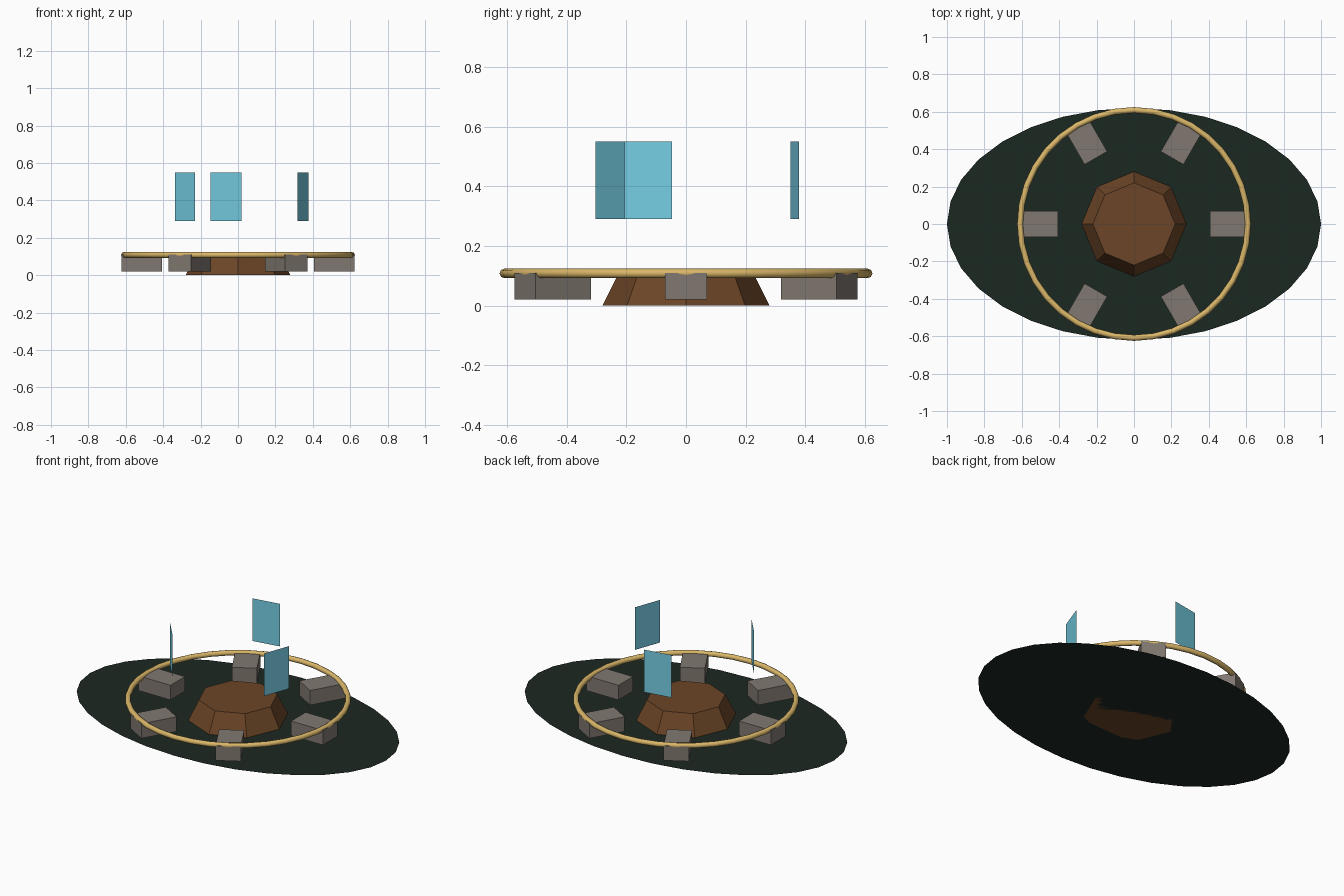
import bpy
from math import radians, cos, sin

if "Cube" in bpy.data.objects:
    bpy.data.objects.remove(bpy.data.objects["Cube"])


def colour(name, rgb):
    m = bpy.data.materials.new(name)
    m.diffuse_color = (*rgb, 1)
    m.use_nodes = True
    m.node_tree.nodes["Principled BSDF"].inputs["Base Color"].default_value = m.diffuse_color
    return m


def finish(name, mat, scale=None):
    ob = bpy.context.object
    ob.name = name
    if scale:
        ob.scale = scale
    ob.data.materials.append(mat)
    return ob


moss = colour("dark_green", (0.012, 0.021, 0.016))
wood = colour("brown", (0.15, 0.06, 0.02))
gold = colour("gold", (0.70, 0.47, 0.14))
stone = colour("stone", (0.22, 0.19, 0.165))
glass = colour("cyan", (0.18, 0.62, 0.78))

# Flat oval ground
bpy.ops.mesh.primitive_circle_add(vertices=32, radius=1, fill_type='NGON')
finish("ground_oval", moss, (1, 0.62, 1))

# Eight-sided tapered pedestal
bpy.ops.mesh.primitive_cone_add(vertices=8, radius1=0.28, radius2=0.22,
                                depth=0.12, location=(0, 0, 0.06))
finish("pedestal", wood)

# Ring resting on the stones
bpy.ops.mesh.primitive_torus_add(major_radius=0.609, minor_radius=0.016,
                                 major_segments=36, minor_segments=8,
                                 location=(0, 0, 0.108))
finish("ring", gold)
bpy.ops.object.shade_smooth_by_angle(angle=radians(50))

# Six radial stones
for i in range(6):
    a = radians(60 * i)
    bpy.ops.mesh.primitive_cube_add(
        size=1, location=(0.515 * cos(a), 0.515 * sin(a), 0.065),
        rotation=(0, 0, a))
    finish(f"stone_{i + 1}", stone, (0.215, 0.14, 0.09))

# Three floating upright panels facing outwards
for i in range(3):
    a = radians(100 + 120 * i)
    bpy.ops.mesh.primitive_plane_add(
        size=1, location=(0.37 * cos(a), 0.37 * sin(a), 0.42),
        rotation=(radians(90), 0, a + radians(90)))
    finish(f"floating_panel_{i + 1}", glass, (0.17, 0.26, 1))
